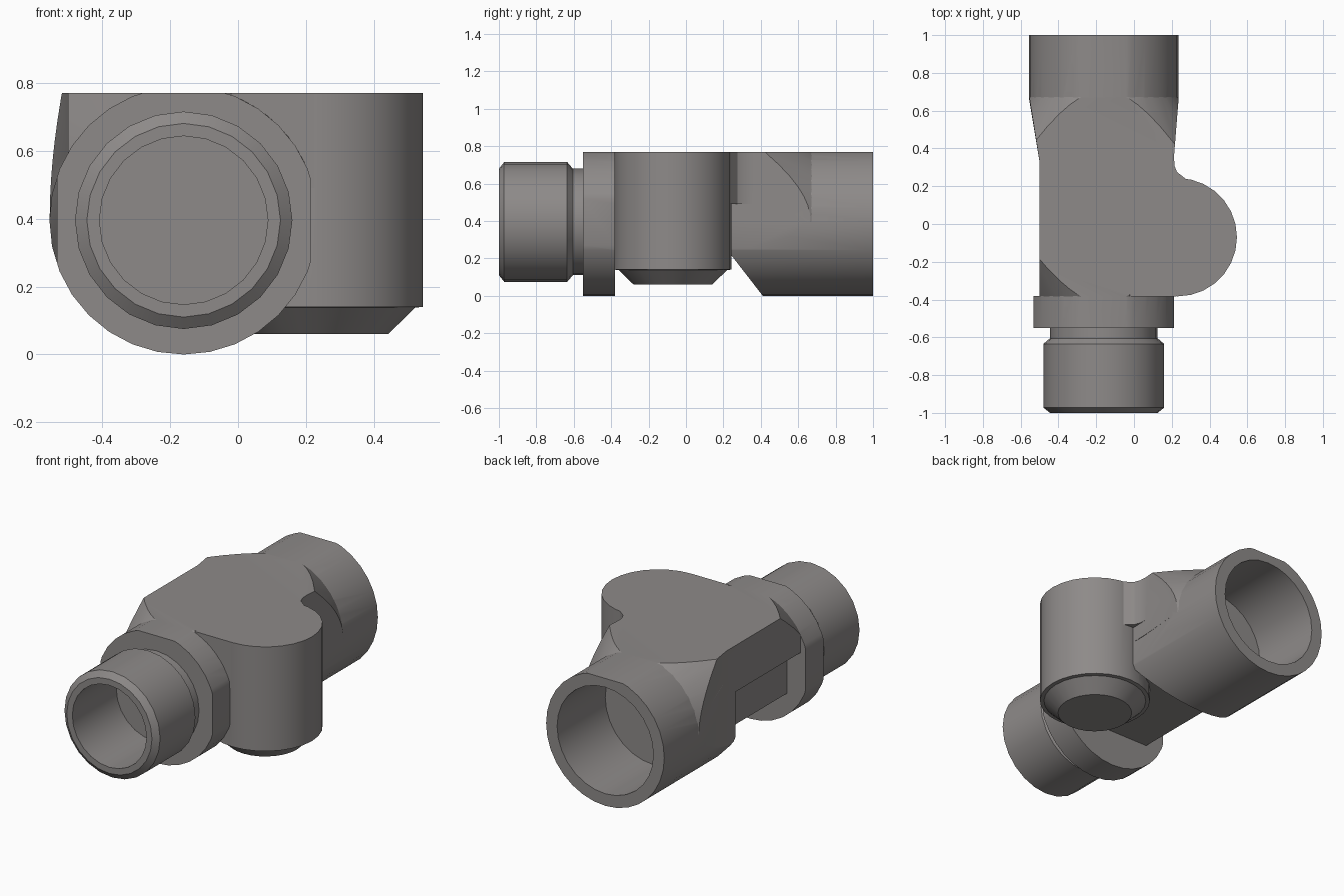
import bpy, bmesh, math
from mathutils import Matrix, Vector

old = bpy.data.objects.get("Cube")
if old:
    bpy.data.objects.remove(old, do_unlink=True)

AX, AZ, TOP = -0.16, 0.395, 0.77      # pipe axis and flat top height

metal = bpy.data.materials.new("warm_grey_metal")
metal.use_nodes = True
metal.diffuse_color = (0.27, 0.255, 0.25, 1)
metal.node_tree.nodes["Principled BSDF"].inputs["Base Color"].default_value = metal.diffuse_color


def finish(name, bm):
    bmesh.ops.recalc_face_normals(bm, faces=bm.faces[:])
    me = bpy.data.meshes.new(name)
    bm.to_mesh(me)
    bm.free()
    me.materials.append(metal)
    ob = bpy.data.objects.new(name, me)
    bpy.context.scene.collection.objects.link(ob)
    return ob


def lathe(name, profile, mat, n=28):
    """Closed solid of revolution from (radius, height) pairs."""
    bm = bmesh.new()
    rings = [[bm.verts.new(mat @ Vector((r * math.cos(2 * math.pi * i / n),
                                         r * math.sin(2 * math.pi * i / n), h)))
              for i in range(n)] for r, h in profile]
    for a, b in zip(rings, rings[1:]):
        for i in range(n):
            j = (i + 1) % n
            bm.faces.new((a[i], a[j], b[j], b[i]))
    bm.faces.new(rings[0])
    bm.faces.new(rings[-1])
    return finish(name, bm)


def prism(name, pts, lo, hi, along_x=False):
    """Extrude an (x, y) outline in z, or a (y, z) outline in x."""
    place = (lambda p, h: (h, *p)) if along_x else (lambda p, h: (*p, h))
    bm = bmesh.new()
    a, b = [[bm.verts.new(place(p, h)) for p in pts] for h in (lo, hi)]
    bm.faces.new(a)
    bm.faces.new(b)
    for i in range(len(pts)):
        j = (i + 1) % len(pts)
        bm.faces.new((a[i], a[j], b[j], b[i]))
    return finish(name, bm)


def box(name, x0, x1, y0, y1, z0, z1):
    return prism(name, [(x0, y0), (x1, y0), (x1, y1), (x0, y1)], z0, z1)


def combine(ob, other, op):
    mod = ob.modifiers.new(op, 'BOOLEAN')
    mod.operation, mod.object, mod.solver = op, other, 'EXACT'
    bpy.context.view_layer.objects.active = ob
    bpy.ops.object.modifier_apply(modifier=mod.name)
    bpy.data.objects.remove(other, do_unlink=True)


pipe = Matrix.Translation((AX, 0, AZ)) @ Matrix.Rotation(-math.pi / 2, 4, 'X')
upright = Matrix.Translation((0.232, -0.07, 0))

# Upper block with rounded neck, trimmed by cones at both ends
body = prism("fitting_body", [(-.5, -.385), (.2, -.385), (.3, 0), (.3, .22), (.26, .25),
                              (.228, .275), (.214, .31), (.212, .36), (.237, .675),
                              (-.555, .675), (-.5, .33)], .49, 1)
lower = prism("flared_side", [(-.5, .24), (.208, .24), (.212, .36), (.237, .675),
                              (-.555, .675), (-.5, .33)], AZ, .6)
combine(body, lower, 'UNION')
combine(body, lathe("cone_trim", [(.393, -.385), (.67, .1), (.67, .17), (.392, .675)],
                    pipe, 56), 'INTERSECT')

# Rear socket with flattened flanks and a slanted underside
socket = lathe("rear_socket", [(.395, .24), (.395, 1)], pipe, 32)
combine(socket, prism("flank_trim", [(-.5, .1), (.208, .1), (.208, .33), (.237, .67), (.237, 1.1),
                                     (-.557, 1.1), (-.557, .67), (-.5, .33)], -.1, 1), 'INTERSECT')
combine(socket, prism("slant_cut", [(.1, -.1), (.488, -.1), (.24, .22), (.1, .22)],
                      -1, 1, True), 'DIFFERENCE')
combine(body, socket, 'UNION')

# Lower core joining collar and socket
combine(body, box("lower_core", -.41, .15, -.42, .3, .22, .6), 'UNION')

# Side boss with stepped, chamfered bottom
boss = lathe("side_boss", [(.21, .06), (.29, .138), (.313, .14), (.313, 1)], upright, 28)
combine(boss, box("boss_shoulder", -.02, .225, -.383, 0, .49, 1), 'UNION')
combine(body, boss, 'UNION')

# Front collar with side flats
collar = lathe("front_collar", [(.395, -.55), (.395, -.38)], pipe, 32)
combine(collar, box("collar_flats", AX - .373, AX + .373, -1, 0, -.1, 1), 'INTERSECT')
combine(body, collar, 'UNION')

# Front spigot with groove
combine(body, lathe("front_spigot", [(.285, -1), (.32, -.972), (.32, -.635), (.285, -.605),
                                     (.285, -.45)], pipe, 24), 'UNION')

# Flat top, then both bores
combine(body, box("top_trim", -2, 2, -2, 2, -.5, TOP), 'INTERSECT')
combine(body, lathe("front_bore", [(.248, -1.1), (.248, -.58)], pipe, 24), 'DIFFERENCE')
combine(body, lathe("rear_bore", [(.322, .54), (.322, 1.1)], pipe, 28), 'DIFFERENCE')

# Smooth shading with sharp edges kept
bpy.ops.object.select_all(action='DESELECT')
body.select_set(True)
bpy.context.view_layer.objects.active = body
bpy.ops.object.shade_smooth_by_angle(angle=math.radians(25))
